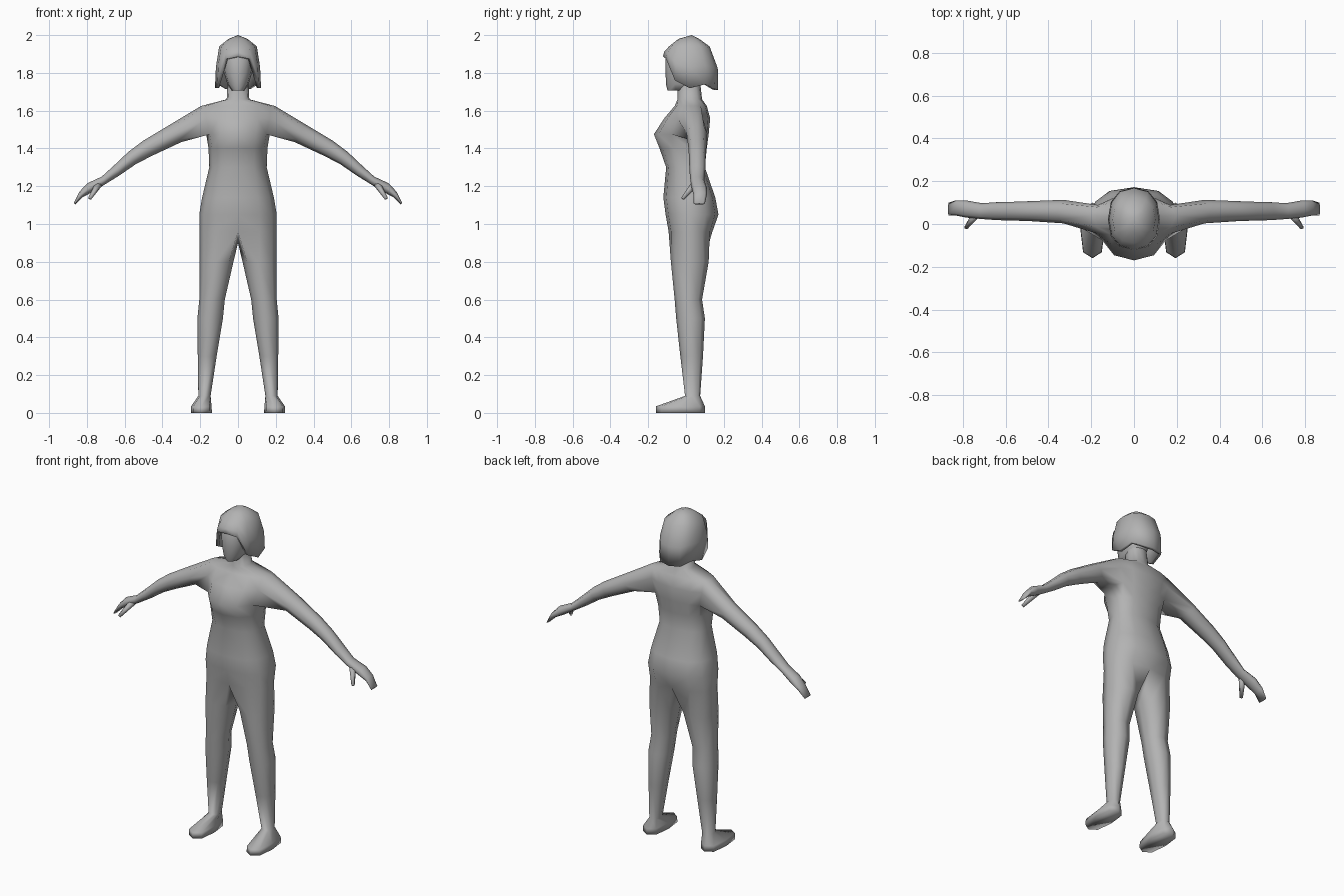
import bpy, bmesh
from math import sin, cos, pi, radians
from mathutils import Vector

if "Cube" in bpy.data.objects:
    bpy.data.objects.remove(bpy.data.objects["Cube"])

GREY = (0.45, 0.45, 0.45, 1)
grey = bpy.data.materials.new("plain_grey")
grey.use_nodes = True
grey.diffuse_color = GREY
grey.node_tree.nodes["Principled BSDF"].inputs["Base Color"].default_value = GREY


def soft(v, p):
    return (1 if v >= 0 else -1) * abs(v) ** p


def half_ring(bm, w, front, back, mid, z, p=0.85):
    """Seven vertices from front centre round the left side to back centre."""
    verts = []
    for k in range(7):
        a = pi * k / 6
        depth = mid - front if k < 3 else back - mid
        height = z[k] if isinstance(z, list) else z
        verts.append(bm.verts.new((w * soft(sin(a), p), mid - depth * soft(cos(a), p), height)))
    return verts


def skin(bm, a, b, closed=False, skip=()):
    n = len(a)
    for i in range(n if closed else n - 1):
        if i not in skip:
            j = (i + 1) % n
            bm.faces.new((a[i], a[j], b[j], b[i]))


def finish(name, bm, thickness=0, angle=180):
    bmesh.ops.recalc_face_normals(bm, faces=bm.faces)
    mesh = bpy.data.meshes.new(name)
    bm.to_mesh(mesh)
    bm.free()
    mesh.materials.append(grey)
    ob = bpy.data.objects.new(name, mesh)
    bpy.context.collection.objects.link(ob)
    mirror = ob.modifiers.new("mirror", "MIRROR")
    mirror.use_clip = True
    if thickness:
        solid = ob.modifiers.new("thickness", "SOLIDIFY")
        solid.thickness = thickness
        solid.offset = -1
    bpy.ops.object.select_all(action="DESELECT")
    ob.select_set(True)
    bpy.context.view_layer.objects.active = ob
    bpy.ops.object.shade_smooth_by_angle(angle=radians(angle))
    return ob


# Torso: z, half width, front, back, side depth
bm = bmesh.new()
torso = [
    (1.75, .055, -.045, .075, .02), (1.66, .06, -.045, .085, .03),
    (1.625, .195, -.06, .11, .04), (1.56, .19, -.115, .128, .04),
    (1.475, .168, -.17, .12, .04), (1.40, .156, -.14, .11, .02),
    (1.30, .152, -.105, .10, .01), (1.14, .19, -.12, .155, .02),
    (1.05, .205, -.108, .172, .02), (.96, .205, -.092, .14, .02)]
rows = [half_ring(bm, w, f, b, m, z) for z, w, f, b, m in torso]
for i in range(len(rows) - 1):
    skin(bm, rows[i], rows[i + 1], skip=(2, 3) if i in (2, 3) else ())

# Leg and foot: z, inner x, outer x, front, back, squareness
ring = rows[-1] + [bm.verts.new((0, .02, .90))]
for z, xi, xo, f, b, p in [
        (.80, .024, .205, -.08, .12, .9), (.60, .07, .205, -.06, .085, .9),
        (.50, .08, .215, -.052, .10, .9), (.30, .113, .213, -.03, .09, .9),
        (.09, .145, .21, -.005, .075, .9), (.035, .14, .248, -.158, .10, .7),
        (0, .138, .25, -.16, .10, .7)]:
    new = []
    for k in range(8):
        a = (k - 3) * pi / 4
        new.append(bm.verts.new(((xi + xo) / 2 + (xo - xi) / 2 * soft(cos(a), p),
                                 (f + b) / 2 + (b - f) / 2 * soft(sin(a), p), z)))
    skin(bm, ring, new, closed=True)
    ring = new
bm.faces.new(ring)

# Arm and hand grow from the shoulder opening: x, z, half height, y, half depth
top, middle, low = rows[2:5]
ring = [top[3], top[2], middle[2], low[2], low[3], low[4], middle[4], top[4]]
up = Vector((.53, 0, .85))
for x, z, h, y, d in [
        (.33, 1.48, .055, .058, .055), (.48, 1.40, .046, .06, .047),
        (.56, 1.35, .038, .06, .044), (.64, 1.285, .03, .06, .042),
        (.71, 1.232, .022, .06, .037), (.783, 1.193, .027, .07, .04),
        (.83, 1.157, .017, .075, .036), (.866, 1.108, .006, .07, .03)]:
    new = [bm.verts.new(Vector((x, y, z)) + up * h * cos(j * pi / 4)
                        - Vector((0, d * sin(j * pi / 4), 0))) for j in range(8)]
    skin(bm, ring, new, closed=True)
    ring = new
bm.faces.new(ring)
finish("body", bm)

# Thumbs
bm = bmesh.new()
start, end = Vector((.735, .05, 1.215)), Vector((.785, -.018, 1.135))
axis = end - start
made = bmesh.ops.create_cone(bm, cap_ends=True, segments=6, radius1=.02, radius2=.009,
                             depth=axis.length)
turn = Vector((0, 0, 1)).rotation_difference(axis)
for v in made["verts"]:
    v.co = turn @ v.co + (start + end) / 2
finish("thumbs", bm)

# Head: z, half width, front, back
bm = bmesh.new()
rows = [half_ring(bm, w, f, b, .0, z) for z, w, f, b in [
    (1.708, .036, -.098, .03), (1.74, .056, -.106, .07), (1.80, .074, -.108, .09),
    (1.89, .08, -.108, .10), (1.95, .06, -.07, .08)]]
for a, b in zip(rows, rows[1:]):
    skin(bm, a, b)
bm.faces.new(rows[0])
bm.faces.new(rows[-1])
finish("head", bm, angle=60)

# Hair: a cap with a hem that drops from the forehead to the nape
bm = bmesh.new()
hem = [1.887, 1.875, 1.76, 1.72, 1.74, 1.715, 1.71]
waist = [h + (1.94 - h) * .5 for h in hem]
rows = [half_ring(bm, w, f, b, .02, z) for z, w, f, b in [
    (1.98, .05, -.04, .07), (1.94, .10, -.09, .125),
    (waist, .117, -.115, .168), (hem, .122, -.122, .17)]]
for a, b in zip(rows, rows[1:]):
    skin(bm, a, b)
crown = bm.verts.new((0, .03, 2.0))
for a, b in zip(rows[0], rows[0][1:]):
    bm.faces.new((crown, a, b))
finish("hair", bm, thickness=.02, angle=50)
